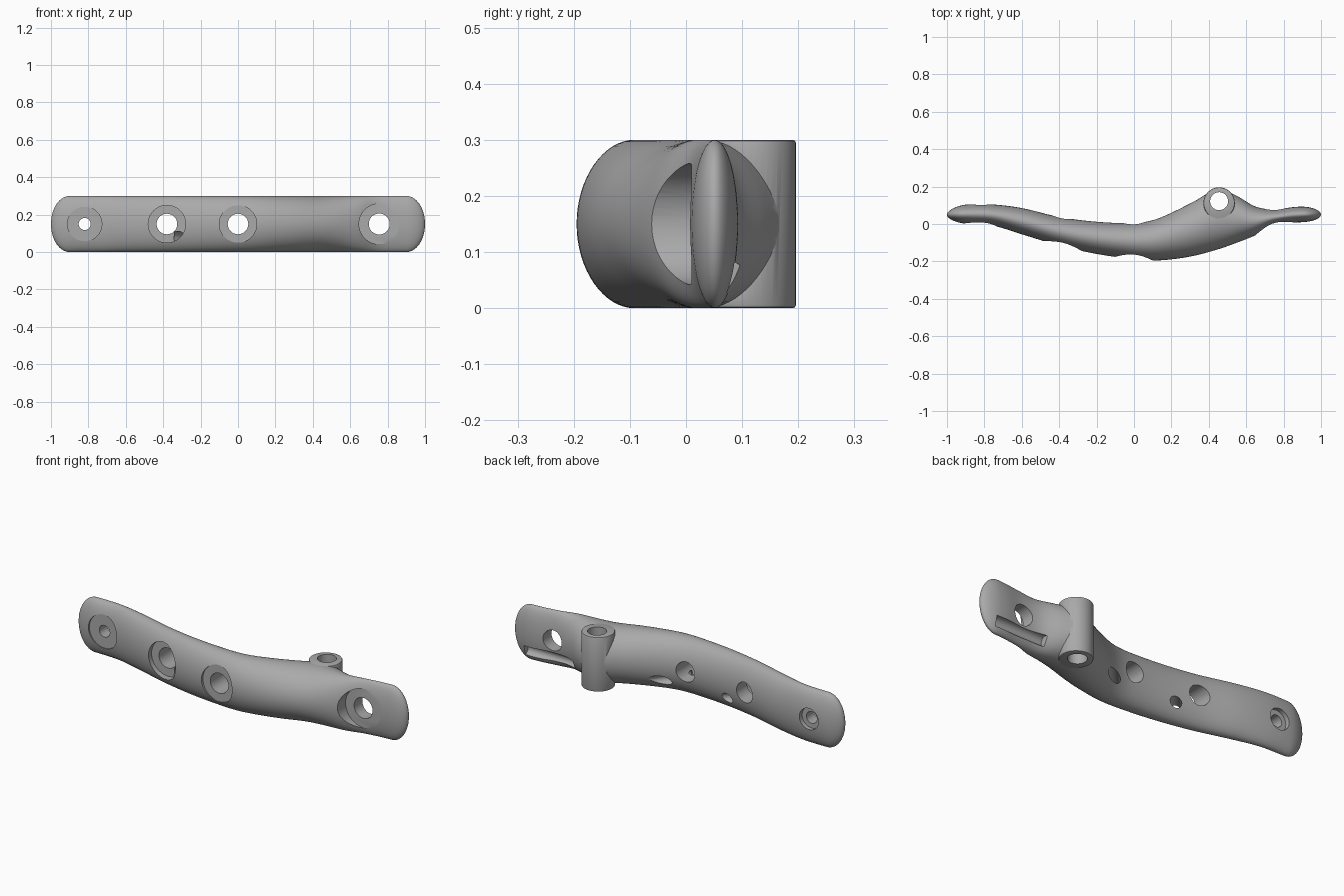
import bpy, bmesh, math
from mathutils import Vector, Matrix

if "Cube" in bpy.data.objects:
    bpy.data.objects.remove(bpy.data.objects["Cube"])

grey = bpy.data.materials.new("plain grey")
grey.use_nodes = True
colour = (0.4, 0.4, 0.4, 1)
grey.diffuse_color = colour
grey.node_tree.nodes["Principled BSDF"].inputs["Base Color"].default_value = colour

# Plan outline of the bar: x, front y, back y
OUTLINE = [(-1, .01, .09), (-.88, 0, .105), (-.75, -.01, .104), (-.6, -.055, .085),
           (-.4, -.115, .038), (-.2, -.16, .012), (0, -.188, .005), (.1, -.195, .02),
           (.2, -.189, .06), (.32, -.17, .12), (.45, -.135, .187), (.55, -.1, .15),
           (.65, -.06, .093), (.75, -.008, .078), (.87, .008, .092), (1, .012, .09)]
HEIGHT = 0.3
MID = HEIGHT / 2


def outline_at(x):
    """Smoothly interpolated front and back of the bar."""
    i = 0
    while i < len(OUTLINE) - 2 and x > OUTLINE[i + 1][0]:
        i += 1
    p, q = OUTLINE[i], OUTLINE[i + 1]
    before, after = OUTLINE[max(i - 1, 0)], OUTLINE[min(i + 2, len(OUTLINE) - 1)]
    w = q[0] - p[0]
    t = (x - p[0]) / w
    result = []
    for k in (1, 2):
        m0 = (q[k] - before[k]) / (q[0] - before[0]) * w
        m1 = (after[k] - p[k]) / (after[0] - p[0]) * w
        result.append((2*t**3 - 3*t**2 + 1) * p[k] + (t**3 - 2*t**2 + t) * m0
                      + (3*t**2 - 2*t**3) * q[k] + (t**3 - t**2) * m1)
    return result


def new_object(name, bm):
    bmesh.ops.recalc_face_normals(bm, faces=bm.faces[:])
    mesh = bpy.data.meshes.new(name)
    bm.to_mesh(mesh)
    bm.free()
    mesh.materials.append(grey)
    ob = bpy.data.objects.new(name, mesh)
    bpy.context.collection.objects.link(ob)
    return ob


def cylinder(name, start, end, radius, bevel=0):
    """Round bar between two points."""
    start, end = Vector(start), Vector(end)
    axis = end - start
    turn = axis.to_track_quat('Z', 'Y').to_matrix().to_4x4()
    bm = bmesh.new()
    bmesh.ops.create_cone(bm, cap_ends=True, segments=48, radius1=radius, radius2=radius,
                          depth=axis.length, matrix=Matrix.Translation((start + end) / 2) @ turn)
    if bevel:
        rims = [e for e in bm.edges if any(len(f.verts) > 4 for f in e.link_faces)]
        bmesh.ops.bevel(bm, geom=rims, offset=bevel, segments=2, affect='EDGES', profile=.5)
    return new_object(name, bm)


def combine(target, tool, operation):
    """Apply a boolean and discard the tool."""
    mod = target.modifiers.new(operation, 'BOOLEAN')
    mod.operation, mod.object, mod.solver = operation, tool, 'EXACT'
    bpy.context.view_layer.objects.active = target
    bpy.ops.object.modifier_apply(modifier=mod.name)
    bpy.data.objects.remove(tool)


# Curved bar: elliptical sections with rounded ends
SIDES, ROUND = 64, 0.1
stations = [-.9 + 1.8 * i / 90 for i in range(91)]
tips = [.9 + ROUND * math.sin(math.pi / 2 * i / 14) for i in range(1, 14)]
stations = [-x for x in reversed(tips)] + stations + tips
bm = bmesh.new()
rings = []
for x in stations:
    front, back = outline_at(x)
    t = max(0, abs(x) - (1 - ROUND)) / ROUND
    scale = math.sqrt(1 - t * t)
    centre, half = (front + back) / 2, (back - front) / 2 * scale
    angles = [2 * math.pi * k / SIDES for k in range(SIDES)]
    rings.append([bm.verts.new((x, centre + half * math.cos(a), MID + MID * scale * math.sin(a)))
                  for a in angles])
for a, b in zip(rings, rings[1:]):
    for k in range(SIDES):
        n = (k + 1) % SIDES
        bm.faces.new((a[k], a[n], b[n], b[k]))
for ring, x in ((rings[0], -1), (rings[-1], 1)):
    tip = bm.verts.new((x, sum(outline_at(x)) / 2, MID))
    for k in range(SIDES):
        bm.faces.new((ring[k], ring[(k + 1) % SIDES], tip))
bar = new_object("curved_bar", bm)

# Upright pivot tube on the back
combine(bar, cylinder("pivot_tube", (.455, .112, 0), (.455, .112, HEIGHT), .084, .006), 'UNION')
combine(bar, cylinder("pivot_bore", (.455, .122, -.1), (.455, .122, .4), .048), 'DIFFERENCE')

# Through holes with front recesses: x, hole radius, recess radius, recess floor y
for x, hole, recess, floor in ((-.82, .032, .092, .012), (-.38, .055, .1, -.065),
                               (0, .055, .1, -.162), (.755, .056, .108, .01)):
    combine(bar, cylinder("recess", (x, -.4, MID), (x, floor, MID), recess), 'DIFFERENCE')
    combine(bar, cylinder("hole", (x, -.4, MID), (x, .4, MID), hole), 'DIFFERENCE')

# Recess behind the small end hole
combine(bar, cylinder("back_recess", (-.82, .08, MID), (-.82, .4, MID), .058), 'DIFFERENCE')

# Slanted pin passages leaving the back near the lower edge
for x, y in ((-.33, -.075), (.03, -.1)):
    combine(bar, cylinder("passage", (x, y, .085), (x + .2, y + .22, .065), .027), 'DIFFERENCE')

# Long channel along the back of the right end
combine(bar, cylinder("channel", (.62, .078, .055), (.925, .078, .055), .028), 'DIFFERENCE')

bpy.ops.object.select_all(action='DESELECT')
bar.select_set(True)
bpy.context.view_layer.objects.active = bar
bpy.ops.object.shade_smooth_by_angle(angle=math.radians(30))
